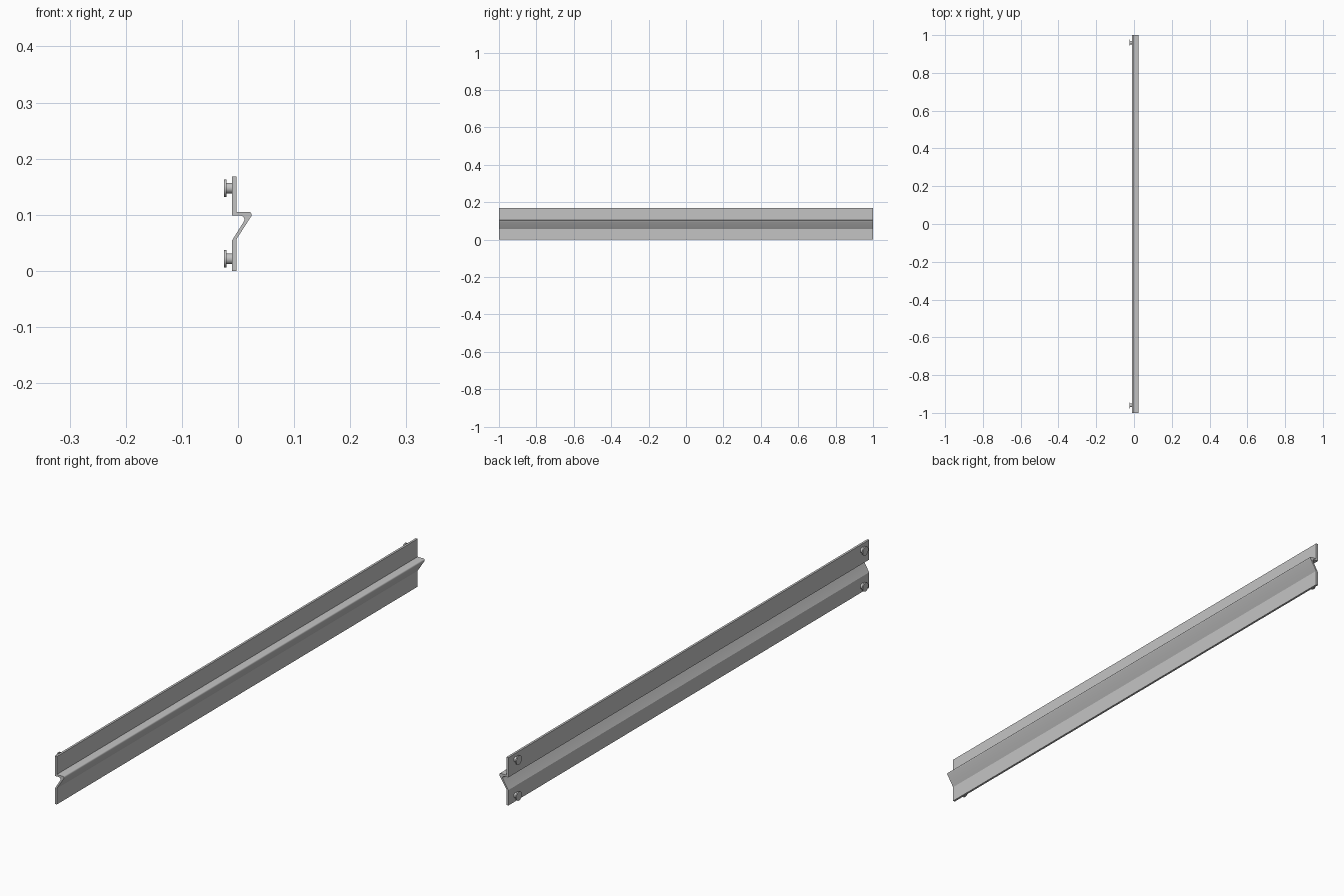
import bpy, bmesh, math
from mathutils import Matrix, Vector

cube = bpy.data.objects.get("Cube")
if cube:
    bpy.data.objects.remove(cube, do_unlink=True)

steel = bpy.data.materials.new("grey steel")
steel.use_nodes = True
steel.diffuse_color = (0.55, 0.55, 0.55, 1)
steel.node_tree.nodes["Principled BSDF"].inputs["Base Color"].default_value = (0.55, 0.55, 0.55, 1)


def add_object(name, bm):
    bmesh.ops.recalc_face_normals(bm, faces=bm.faces)
    mesh = bpy.data.meshes.new(name)
    bm.to_mesh(mesh)
    bm.free()
    mesh.materials.append(steel)
    obj = bpy.data.objects.new(name, mesh)
    bpy.context.collection.objects.link(obj)
    bpy.ops.object.select_all(action="DESELECT")
    obj.select_set(True)
    bpy.context.view_layer.objects.active = obj
    bpy.ops.object.shade_smooth_by_angle(angle=math.radians(30))


def rounded(before, corner, after, radius, steps=6):
    """Arc that replaces a sharp profile corner."""
    p, a, b = Vector(corner), Vector(before), Vector(after)
    u, v = (a - p).normalized(), (b - p).normalized()
    half = u.angle(v) / 2
    centre = p + (u + v).normalized() * radius / math.sin(half)
    reach = radius / math.tan(half)
    start = (p + u * reach - centre).normalized()
    end = (p + v * reach - centre).normalized()
    return [centre + start.slerp(end, i / steps) * radius for i in range(steps + 1)]


# Folded rail: flat strip, ridge with a rounded nose, flat strip
BACK, FACE, TOP = -0.0107, -0.003, 0.168
shelf, nose, foot = (FACE, 0.105), (0.0286, 0.105), (FACE, 0.056)
cavity, cavity_top, cavity_foot = (0.017, 0.0985), (BACK, 0.0985), (BACK, 0.054)
profile = [(BACK, 0), (FACE, 0), foot]
profile += rounded(foot, nose, shelf, 0.005)
profile += [shelf, (FACE, TOP), (BACK, TOP), cavity_top]
profile += rounded(cavity_top, cavity, cavity_foot, 0.007)
profile += [cavity_foot]

bm = bmesh.new()
end = bm.faces.new([bm.verts.new((p[0], -1, p[1])) for p in profile])
side = bmesh.ops.extrude_face_region(bm, geom=[end], use_keep_orig=True)["geom"]
bmesh.ops.translate(bm, vec=(0, 2, 0), verts=[g for g in side if isinstance(g, bmesh.types.BMVert)])
add_object("rail", bm)


# Mounting studs: lathed shank and flat head on the back of the rail
def stud(name, y, z):
    outline = [(-0.0247, 0), (-0.0247, 0.0155), (-0.0205, 0.0155),
               (-0.0205, 0.0095), (-0.0105, 0.0095), (-0.0105, 0)]
    bm = bmesh.new()
    verts = [bm.verts.new((x, r, 0)) for x, r in outline]
    edges = [bm.edges.new(pair) for pair in zip(verts, verts[1:])]
    bmesh.ops.spin(bm, geom=verts + edges, cent=(0, 0, 0), axis=(1, 0, 0),
                   angle=math.tau, steps=24, use_merge=True)
    bmesh.ops.remove_doubles(bm, verts=bm.verts, dist=0.0001)
    bm.transform(Matrix.Translation((0, y, z)))
    add_object(name, bm)


for end_name, y in (("front", -0.96), ("back", 0.96)):
    for level, z in (("lower", 0.0215), ("upper", 0.1475)):
        stud(f"{end_name}_{level}_stud", y, z)
